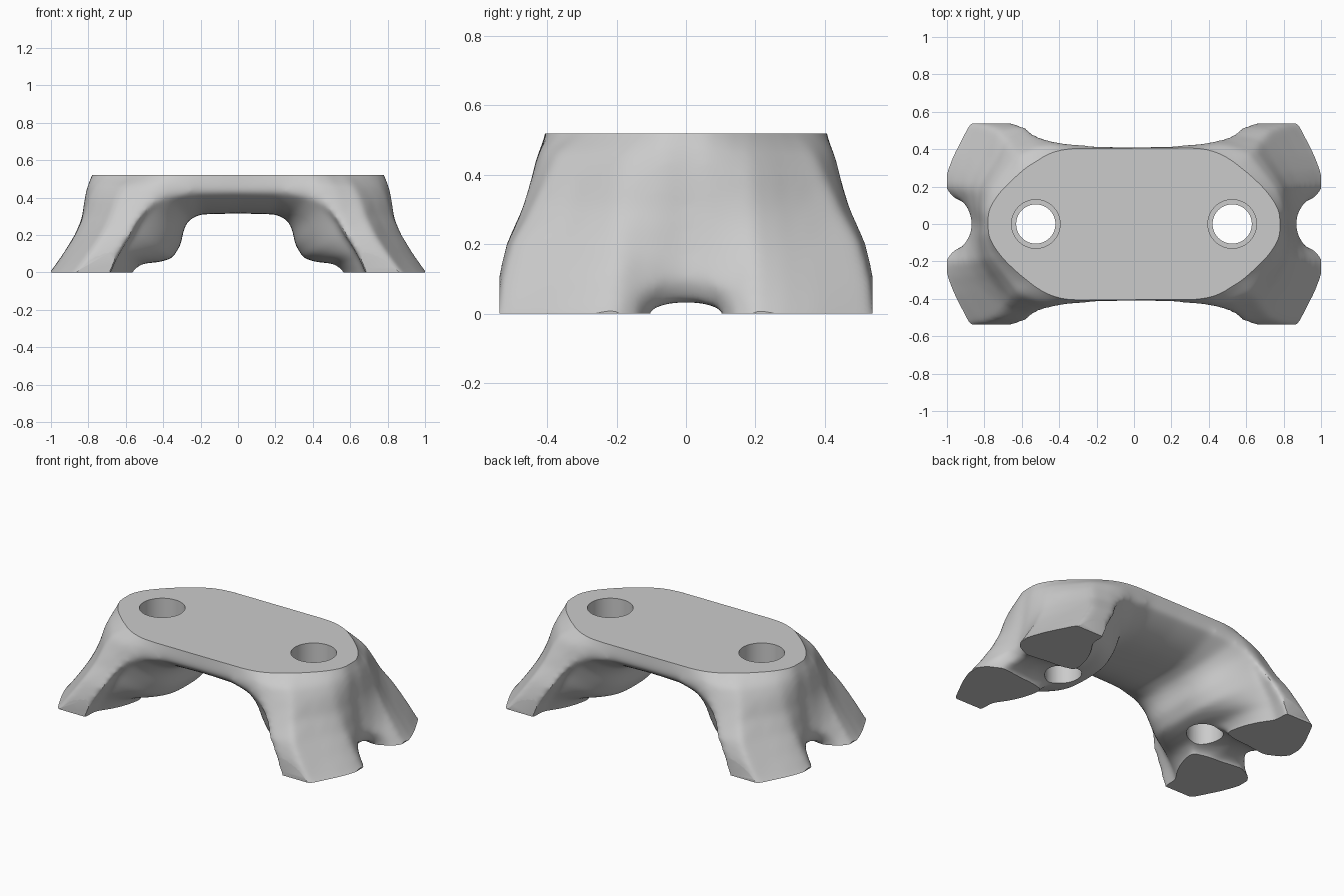
import bpy
import bmesh

old = bpy.data.objects.get("Cube")
if old:
    bpy.data.objects.remove(old)

TOP = 0.52

grey = bpy.data.materials.new("plain grey")
grey.use_nodes = True
grey.diffuse_color = (0.6, 0.6, 0.6, 1)
grey.node_tree.nodes["Principled BSDF"].inputs["Base Color"].default_value = (0.6, 0.6, 0.6, 1)


def loft(name, rings):
    """Solid through a list of closed rings with equal point counts."""
    bm = bmesh.new()
    loops = [[bm.verts.new(p) for p in ring] for ring in rings]
    n = len(loops[0])
    for a, b in zip(loops, loops[1:]):
        for i in range(n):
            j = (i + 1) % n
            bm.faces.new((a[i], a[j], b[j], b[i]))
    bm.faces.new(loops[0])
    bm.faces.new(loops[-1])
    bmesh.ops.recalc_face_normals(bm, faces=bm.faces)
    mesh = bpy.data.meshes.new(name)
    bm.to_mesh(mesh)
    bm.free()
    obj = bpy.data.objects.new(name, mesh)
    bpy.context.collection.objects.link(obj)
    return obj


cutters = []


def cut(body, tool, operation="DIFFERENCE"):
    mod = body.modifiers.new(tool.name, "BOOLEAN")
    mod.operation = operation
    mod.solver = "EXACT"
    mod.object = tool
    tool.hide_render = True
    cutters.append(tool)


def full_outline(quarter):
    """Mirror a quarter outline (x axis to y axis) into a closed loop."""
    half = quarter + [(-x, y) for x, y in reversed(quarter[:-1])]
    return half + [(x, -y) for x, y in reversed(half[1:-1])]


# Outer body: oval top flaring into four feet
oval = [(.78, 0), (.78, .06), (.75, .12), (.705, .18), (.655, .23), (.605, .275),
        (.555, .315), (.47, .37), (.40, .395), (.33, .405), (.18, .405), (0, .405)]
feet = [(.895, 0), (.915, .07), (.955, .13), (1.01, .20), (.995, .28), (.96, .37),
        (.87, .545), (.68, .555), (.60, .535), (.48, .485), (.25, .44), (0, .425)]
levels = [(-.08, 1.25, 1.05), (0, 1, 1), (.1, .77, .94), (.2, .56, .82), (.3, .40, .57),
          (.4, .30, .36), (.46, .20, .25), (TOP, 0, 0), (.6, -.25, -.3)]
oval_loop, feet_loop = full_outline(oval), full_outline(feet)
body = loft("bridge_body", [
    [(a[0] + (b[0] - a[0]) * fx, a[1] + (b[1] - a[1]) * fy, z)
     for a, b in zip(oval_loop, feet_loop)] for z, fx, fy in levels])

# Arch under the middle, flaring towards the front and back
inner = [(.58, -.15), (.56, 0), (.51, .045), (.42, .055), (.35, .075), (.305, .15),
         (.29, .23), (.265, .28), (.20, .31), (0, .315)]
outer = [(.74, -.15), (.68, 0), (.645, .08), (.61, .14), (.565, .21), (.52, .29),
         (.46, .36), (.38, .415), (.22, .45), (0, .455)]
rings = []
for step in range(-24, 25):
    y = step * 0.0275
    t = min(1.0, abs(y / 0.44) ** 3)
    half = [(a[0] + (b[0] - a[0]) * t, a[1] + (b[1] - a[1]) * t)
            for a, b in zip(inner, outer)]
    loop = half + [(-x, z) for x, z in reversed(half[:-1])]
    rings.append([(x, y, z) for x, z in loop])
cut(body, loft("arch_cutter", rings))

# Rounded hollows between each pair of feet
hollows = (("pocket", .54, (.27, .15, .065)), ("saddle", .66, (.40, .135, .046)),
           ("notch", .97, (.13, .135, .16)))
for side in (-1, 1):
    for label, x, size in hollows:
        bpy.ops.mesh.primitive_uv_sphere_add(segments=32, ring_count=16, radius=1,
                                             location=(side * x, 0, -.01))
        ball = bpy.context.object
        ball.name = label + ("_cutter_left" if side > 0 else "_cutter_right")
        ball.scale = size
        cut(body, ball)

# Blend everything into one organic skin
remesh = body.modifiers.new("skin", "REMESH")
remesh.mode = "VOXEL"
remesh.voxel_size = 0.014
smooth = body.modifiers.new("soften", "SMOOTH")
smooth.factor = 0.5
smooth.iterations = 24

# Trim flat top, soles and foot ends
bpy.ops.mesh.primitive_cube_add(size=1, location=(0, 0, TOP / 2))
trim = bpy.context.object
trim.name = "trim_block"
trim.scale = (2, 1.075, TOP)
cut(body, trim, "INTERSECT")

# Stepped bolt holes
for side in (-1, 1):
    for label, radius, low in (("bore", .105, -.2), ("counterbore", .13, .2)):
        bpy.ops.mesh.primitive_cylinder_add(vertices=64, radius=radius, depth=.8 - low,
                                            location=(side * .525, 0, (.8 + low) / 2))
        drill = bpy.context.object
        drill.name = label + ("_cutter_left" if side > 0 else "_cutter_right")
        cut(body, drill)

# Bake the modifiers, colour and shade
bpy.context.view_layer.update()
graph = bpy.context.evaluated_depsgraph_get()
baked = bpy.data.meshes.new_from_object(body.evaluated_get(graph))
body.modifiers.clear()
body.data = baked
baked.materials.clear()
baked.materials.append(grey)
for face in baked.polygons:
    face.material_index = 0
for tool in cutters:
    bpy.data.objects.remove(tool)
bpy.ops.object.select_all(action="DESELECT")
body.select_set(True)
bpy.context.view_layer.objects.active = body
bpy.ops.object.shade_smooth_by_angle(angle=0.6)
